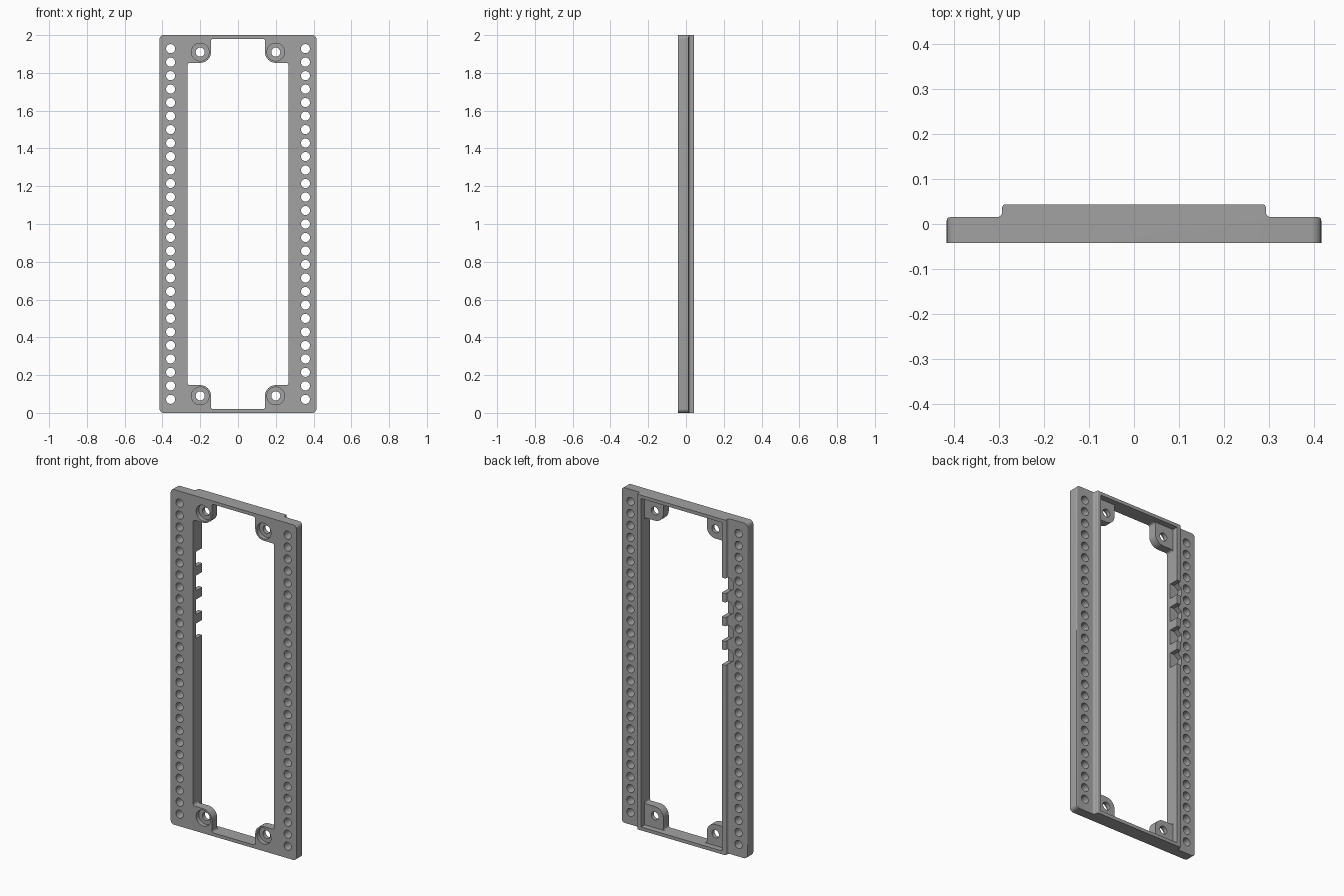
import bpy, bmesh, math
from mathutils import Vector

if "Cube" in bpy.data.objects:
    bpy.data.objects.remove(bpy.data.objects["Cube"])

grey = bpy.data.materials.new("plain_grey")
grey.diffuse_color = (0.36, 0.36, 0.36, 1)
grey.use_nodes = True
grey.node_tree.nodes["Principled BSDF"].inputs["Base Color"].default_value = grey.diffuse_color


def fillet(corners, steps=6):
    """Closed 2D loop from (x, y, radius) corners, with arcs at the corners."""
    out = []
    n = len(corners)
    for i, (x, y, r) in enumerate(corners):
        p = Vector((x, y))
        if r == 0:
            out.append(p)
            continue
        a = (Vector(corners[i - 1][:2]) - p).normalized()
        b = (Vector(corners[(i + 1) % n][:2]) - p).normalized()
        half = a.angle(b) / 2
        c = p + (a + b).normalized() * r / math.sin(half)
        t = r / math.tan(half)
        s, e = p + a * t - c, p + b * t - c
        a0 = math.atan2(s.y, s.x)
        d = (math.atan2(e.y, e.x) - a0 + math.pi) % (2 * math.pi) - math.pi
        for k in range(steps + 1):
            w = a0 + d * k / steps
            out.append(c + Vector((math.cos(w), math.sin(w))) * r)
    return out


def circle(x, z, r, n=32):
    return [Vector((x + r * math.cos(2 * math.pi * k / n),
                    z + r * math.sin(2 * math.pi * k / n))) for k in range(n)]


def prism(name, loops, lo, hi, axis="Y"):
    """Extrude 2D loops along Y (loops in x,z) or Z (loops in x,y)."""
    bm = bmesh.new()
    for loop in loops:
        def place(p, h):
            return bm.verts.new((p.x, h, p.y) if axis == "Y" else (p.x, p.y, h))
        bot = [place(p, lo) for p in loop]
        top = [place(p, hi) for p in loop]
        bm.faces.new(bot)
        bm.faces.new(top[::-1])
        for i in range(len(loop)):
            j = (i + 1) % len(loop)
            bm.faces.new((bot[j], bot[i], top[i], top[j]))
    bmesh.ops.recalc_face_normals(bm, faces=bm.faces[:])
    me = bpy.data.meshes.new(name)
    bm.to_mesh(me)
    bm.free()
    me.materials.append(grey)
    ob = bpy.data.objects.new(name, me)
    bpy.context.collection.objects.link(ob)
    return ob


def boolean(target, cutter, operation="DIFFERENCE"):
    bpy.context.view_layer.objects.active = target
    m = target.modifiers.new("cut", "BOOLEAN")
    m.operation, m.solver, m.object = operation, "EXACT", cutter
    bpy.ops.object.modifier_apply(modifier=m.name)
    bpy.data.objects.remove(cutter)


FRONT, STEP, BACK, TAB = -0.042, 0.015, 0.043, 0.008

# Body: stepped cross-section running the full height
half = [(0.415, FRONT, 0), (0.415, STEP, 0.007), (0.292, STEP, 0.012), (0.292, BACK, 0.006)]
section = half + [(-x, y, r) for x, y, r in half[::-1]]
frame = prism("panel_frame", [fillet(section)], 0, 2, "Z")

# Rounded outer corners
outline = [(0.415, 0, 0.022), (0.415, 2, 0.022), (-0.415, 2, 0.022), (-0.415, 0, 0.022)]
boolean(frame, prism("outline_cutter", [fillet(outline)], -0.2, 0.2), "INTERSECT")

# Window that leaves a rounded tab in each corner
q = [(0.267, 1.853, 0.012), (0.143, 1.853, 0.057), (0.143, 1.98, 0.012)]
upper = q + [(-x, z, r) for x, z, r in q[::-1]]
window = upper + [(x, 2 - z, r) for x, z, r in upper[::-1]]
boolean(frame, prism("window_cutter", [fillet(window, 8)], -0.2, 0.2))

# Rear pocket behind the tabs
pocket = [(0.267, 0.02, 0), (0.267, 1.98, 0), (-0.267, 1.98, 0), (-0.267, 0.02, 0)]
boolean(frame, prism("pocket_cutter", [fillet(pocket)], TAB, 0.2))

# Two columns of holes and the four screw holes
screws = [(sx * 0.2, z) for sx in (-1, 1) for z in (0.09, 1.91)]
pitch = 0.0714
holes = [circle(sx * 0.357, 1 + pitch * (k - 13), 0.024, 24)
         for sx in (-1, 1) for k in range(27)]
holes += [circle(x, z, 0.024, 24) for x, z in screws]
boolean(frame, prism("hole_cutter", holes, -0.2, 0.2))

# Screw head recesses on the front
boolean(frame, prism("recess_cutter", [circle(x, z, 0.047) for x, z in screws], -0.2, -0.016))

# Four tapered notches in one rear rail, midway between holes
notches = []
for k in range(4):
    z = 1 + pitch * (8.5 - 2 * k)
    notches.append([Vector(p) for p in ((-0.2, z - 0.045), (-0.2, z + 0.045), (-0.292, z + 0.045),
                                        (-0.322, z + 0.022), (-0.322, z - 0.022), (-0.292, z - 0.045))])
boolean(frame, prism("notch_cutter", notches, -0.015, 0.2))

# Smooth the round surfaces, keep edges sharp
bpy.ops.object.select_all(action="DESELECT")
frame.select_set(True)
bpy.context.view_layer.objects.active = frame
bpy.ops.object.shade_smooth_by_angle(angle=math.radians(30))
